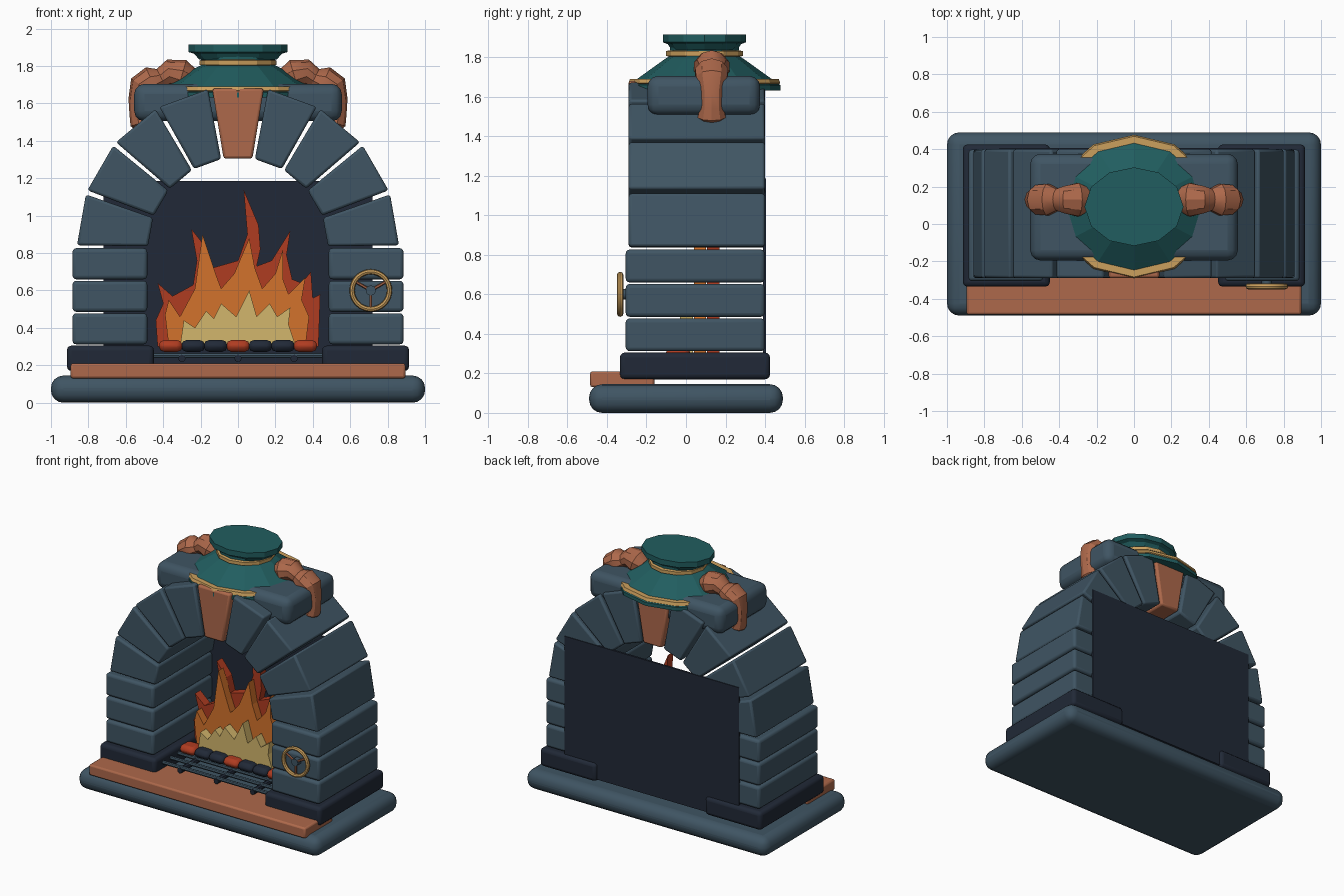
import bpy, bmesh, math
from mathutils import Vector, Matrix

cube = bpy.data.objects.get("Cube")
if cube:
    bpy.data.objects.remove(cube, do_unlink=True)


def material(name, r, g, b):
    m = bpy.data.materials.new(name)
    m.use_nodes = True
    m.diffuse_color = (r, g, b, 1)
    m.node_tree.nodes["Principled BSDF"].inputs["Base Color"].default_value = (r, g, b, 1)
    return m


slate = material("slate blue", .05, .09, .125)
navy = material("dark navy", .015, .022, .038)
copper = material("copper", .42, .14, .07)
teal = material("teal", .015, .11, .115)
gold = material("gold", .6, .35, .11)
red = material("flame red", .43, .045, .015)
orange = material("flame orange", .65, .17, .025)
yellow = material("flame yellow", .65, .47, .15)


def finish(name, bm, mat, bevel=0, segments=3, smooth=True):
    bmesh.ops.recalc_face_normals(bm, faces=bm.faces)
    mesh = bpy.data.meshes.new(name)
    bm.to_mesh(mesh)
    bm.free()
    mesh.materials.append(mat)
    ob = bpy.data.objects.new(name, mesh)
    bpy.context.collection.objects.link(ob)
    if bevel:
        mod = ob.modifiers.new("bevel", "BEVEL")
        mod.width = bevel
        mod.segments = segments
    if smooth:
        bpy.ops.object.select_all(action="DESELECT")
        ob.select_set(True)
        bpy.context.view_layer.objects.active = ob
        bpy.ops.object.shade_smooth_by_angle(angle=math.radians(32))
    return ob


def box(name, xs, ys, zs, mat, bevel=0, segments=3):
    """Box from its limits along each axis."""
    bm = bmesh.new()
    bmesh.ops.create_cube(bm, size=1)
    for v in bm.verts:
        v.co = [(a + b) / 2 + (b - a) * c for (a, b), c in zip((xs, ys, zs), v.co)]
    return finish(name, bm, mat, bevel, segments)


def plate(name, outline, y0, y1, mat, bevel=0):
    """Front outline of (x, z) points pushed back along y."""
    bm = bmesh.new()
    face = bm.faces.new([bm.verts.new((x, y0, z)) for x, z in outline])
    new = bmesh.ops.extrude_face_region(bm, geom=[face])["geom"]
    bmesh.ops.translate(bm, vec=(0, y1 - y0, 0),
                        verts=[g for g in new if isinstance(g, bmesh.types.BMVert)])
    return finish(name, bm, mat, bevel, 2, smooth=bool(bevel))


def rod(name, start, end, radius, mat, sides=10):
    start, end = Vector(start), Vector(end)
    d = end - start
    bm = bmesh.new()
    bmesh.ops.create_cone(bm, cap_ends=True, segments=sides, radius1=radius,
                          radius2=radius, depth=d.length)
    turn = d.to_track_quat("Z", "Y").to_matrix().to_4x4()
    bmesh.ops.transform(bm, matrix=Matrix.Translation((start + end) / 2) @ turn, verts=bm.verts)
    return finish(name, bm, mat)


def skin(name, rings, mat, closed=False, smooth=False):
    """Join rings of points, capping the ends unless the loop closes."""
    bm = bmesh.new()
    loops = [[bm.verts.new(p) for p in ring] for ring in rings]
    n = len(loops[0])
    pairs = list(zip(loops, loops[1:])) + ([(loops[-1], loops[0])] if closed else [])
    for a, b in pairs:
        for i in range(n):
            j = (i + 1) % n
            bm.faces.new((a[i], a[j], b[j], b[i]))
    if not closed:
        bm.faces.new(loops[0])
        bm.faces.new(loops[-1])
    return finish(name, bm, mat, smooth=smooth)


def lathe(name, profile, stretch, mat, closed=False):
    """Twelve-sided oval turning around the hood axis."""
    angles = [math.tau * i / 12 for i in range(12)]
    return skin(name, [[(r * stretch * math.cos(a), .093 + r * math.sin(a), z) for a in angles]
                       for r, z in profile], mat, closed)


# Base, hearth shelf and back panel
box("base_slab", (-1, 1), (-.49, .49), (0, .145), slate, .066, 4)
box("hearth_shelf", (-.895, .895), (-.485, -.16), (.13, .21), copper, .012, 2)
box("back_panel", (-.72, .72), (.39, .405), (.185, 1.185), navy)

# Piers
for side, s in (("right", -1), ("left", 1)):
    box(side + "_foot", sorted((.45 * s, .915 * s)), (-.335, .425), (.17, .305), navy, .025)
    for i in range(3):
        z = .312 + .174 * i
        box(f"{side}_pier_block_{i}", sorted((.485 * s, .885 * s)), (-.305, .398),
            (z, z + .166), slate, .02)

# Arch stones with the keystone in the middle
for i in range(9):
    a = math.radians(10 + 20 * i)
    out = Vector((math.cos(a), math.sin(a)))
    across = Vector((-out.y, out.x))
    middle = Vector((0, .83))
    key = i == 4
    outline = [middle + out * r + across * w for r, w in
               ((.475, -.077), (.85, -.138), (.85, .138), (.475, .077))]
    plate("keystone" if key else f"arch_stone_{i}", outline, -.29, .4,
          copper if key else slate, .014)

# Shoulder block and hood
box("shoulder_block", (-.555, .555), (-.195, .375), (1.505, 1.705), slate, .055)
lathe("hood", [(.384, 1.632), (.384, 1.658), (.36, 1.675), (.2, 1.79), (.175, 1.805),
               (.175, 1.87)], 1.13, teal)
lathe("hood_lower_band", [(.372, 1.66), (.384, 1.668), (.376, 1.69), (.33, 1.69)],
      1.13, gold, True)
lathe("hood_upper_band", [(.17, 1.8), (.195, 1.806), (.195, 1.83), (.17, 1.835)],
      1.05, gold, True)
lathe("hood_lip", [(.165, 1.835), (.185, 1.865), (.21, 1.875), (.21, 1.915)], 1.26, teal)

# Bent arms over the shoulders: x, z, radius
path = [(.25, 1.73, .06), (.3, 1.75, .085), (.37, 1.765, .07), (.41, 1.735, .055),
        (.46, 1.72, .08), (.51, 1.69, .075), (.53, 1.62, .056), (.525, 1.55, .056),
        (.51, 1.5, .068), (.5, 1.475, .05)]
for side, s in (("right", -1), ("left", 1)):
    rings = []
    for i, (x, z, r) in enumerate(path):
        p, q = path[max(i - 1, 0)], path[min(i + 1, len(path) - 1)]
        t = Vector((q[0] - p[0], q[1] - p[1])).normalized()
        rings.append([(s * (x - t.y * r * math.cos(a)), .13 + 1.1 * r * math.sin(a),
                       z + t.x * r * math.cos(a))
                      for a in [math.tau * k / 10 for k in range(10)]])
    skin(side + "_arm", rings, copper, smooth=True)

# Flames, layered from back to front
flame_back = [(-.43, .3), (-.44, .44), (-.4, .53), (-.43, .64), (-.35, .57), (-.24, .63),
              (-.22, .76), (-.25, .93), (-.17, .83), (-.14, .72), (0, .76), (.05, .9),
              (.03, 1.14), (.11, .95), (.12, .82), (.1, .73), (.18, .76), (.28, .92),
              (.26, .79), (.29, .66), (.34, .64), (.39, .7), (.4, .56), (.44, .58), (.43, .3)]
flame_middle = [(-.37, .3), (-.39, .47), (-.37, .55), (-.31, .46), (-.23, .61), (-.19, .9),
                (-.12, .69), (-.09, .61), (-.02, .69), (.06, .88), (.09, .72), (.13, .61),
                (.2, .69), (.24, .82), (.24, .66), (.27, .58), (.36, .67), (.34, .55),
                (.38, .46), (.36, .3)]
flame_front = [(-.31, .3), (-.29, .44), (-.23, .4), (-.17, .49), (-.13, .45), (-.09, .53),
               (-.01, .46), (.06, .6), (.1, .46), (.17, .53), (.21, .46), (.28, .51),
               (.27, .42), (.31, .3)]
plate("flame_back", flame_back, .105, .17, red)
plate("flame_middle", flame_middle, .04, .1, orange)
plate("flame_front", flame_front, -.03, .035, yellow)

# Grate and coals
for i in range(3):
    y = -.24 + .09 * i
    rod(f"grate_bar_{i}", (-.45, y, .252), (.45, y, .252), .014, slate, 8)
    x = .3 * (i - 1)
    rod(f"grate_support_{i}", (x, -.26, .237), (x, .12, .237), .02, navy, 8)
for i in range(7):
    x = .12 * (i - 3)
    box(f"coal_{i}", (x - .063, x + .063), (-.1, .02), (.272, .335),
        navy if i % 3 else red, .028, 2)

# Hand wheel on the left pier
hub = Vector((.71, -.333, .6))
rim = []
for i in range(32):
    a = math.tau * i / 32
    rim.append([hub + Vector(((.1 + .014 * math.cos(b)) * math.cos(a), .016 * math.sin(b),
                              (.1 + .014 * math.cos(b)) * math.sin(a)))
                for b in [math.tau * k / 8 for k in range(8)]])
skin("wheel_rim", rim, gold, closed=True, smooth=True)
rod("wheel_hub", hub - Vector((0, .012, 0)), hub + Vector((0, .04, 0)), .027, slate, 12)
for i in range(3):
    a = math.radians(30 + 120 * i)
    rod(f"wheel_spoke_{i}", hub, hub + Vector((math.cos(a), 0, math.sin(a))) * .1, .008, copper, 6)
